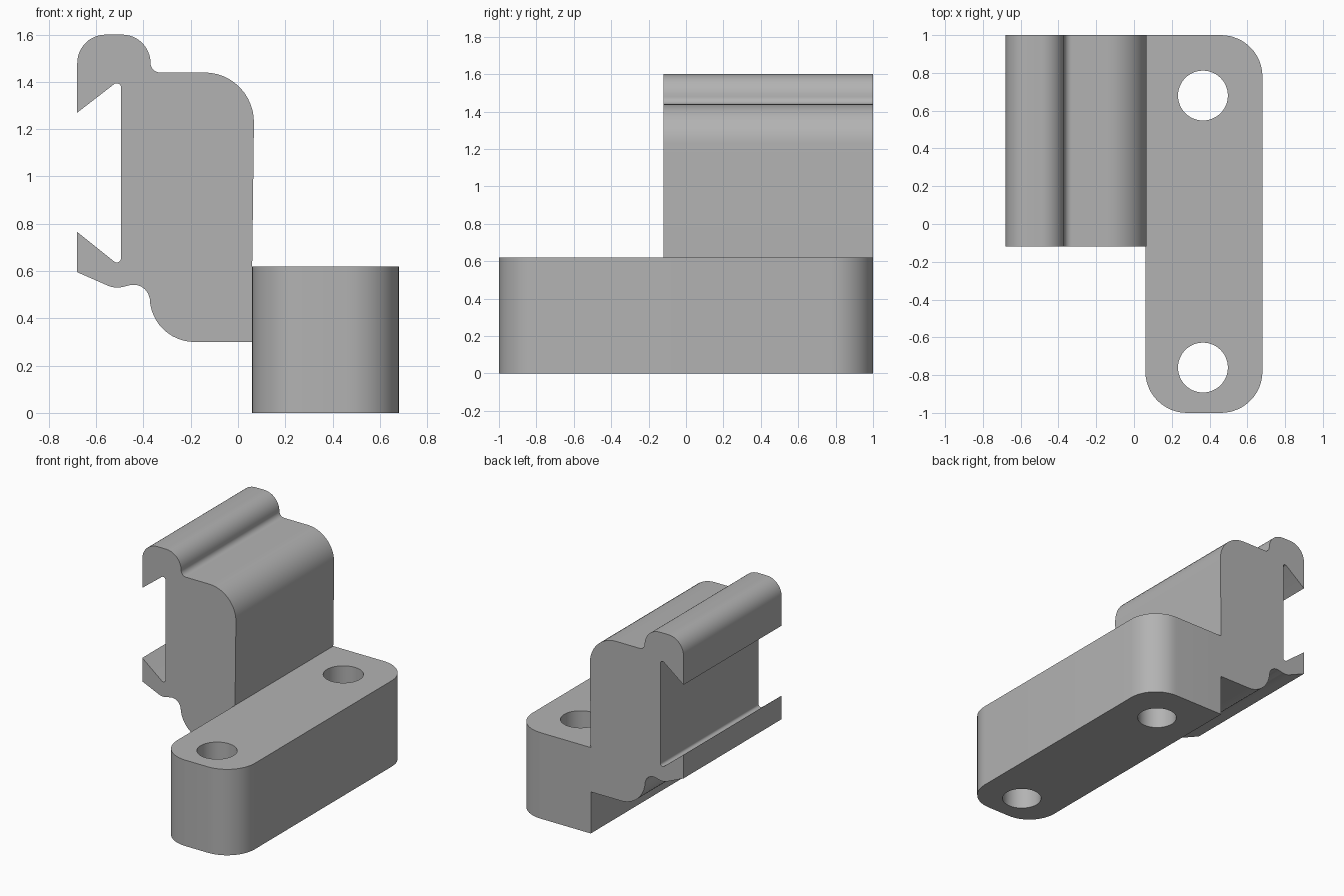
import bpy
import bmesh
from math import cos, sin, tan, pi, radians
from mathutils import Vector, Matrix

if "Cube" in bpy.data.objects:
    bpy.data.objects.remove(bpy.data.objects["Cube"], do_unlink=True)

grey = bpy.data.materials.new("plain grey")
grey.use_nodes = True
COLOUR = (0.45, 0.45, 0.45, 1)
grey.diffuse_color = COLOUR
grey.node_tree.nodes["Principled BSDF"].inputs["Base Color"].default_value = COLOUR


def rounded(corners, steps=12):
    """Outline through (u, v, radius) corners, each rounded by a tangent arc."""
    outline = []
    for i, (u, v, r) in enumerate(corners):
        p = Vector((u, v))
        if r == 0:
            outline.append(p)
            continue
        a = (Vector(corners[i - 1][:2]) - p).normalized()
        b = (Vector(corners[(i + 1) % len(corners)][:2]) - p).normalized()
        half = a.angle(b) / 2
        centre = p + (a + b).normalized() * r / sin(half)
        start = p + a * r / tan(half) - centre
        sweep = pi - 2 * half
        if a.x * b.y - a.y * b.x > 0:
            sweep = -sweep
        for k in range(steps + 1):
            outline.append(centre + Matrix.Rotation(sweep * k / steps, 2) @ start)
    return outline


def extrude(name, outline, place, depth):
    """Solid made by sweeping a flat outline along a depth vector."""
    bm = bmesh.new()
    face = bm.faces.new([bm.verts.new(place(p)) for p in outline])
    swept = bmesh.ops.extrude_face_region(bm, geom=[face], use_keep_orig=True)
    moved = [g for g in swept["geom"] if isinstance(g, bmesh.types.BMVert)]
    bmesh.ops.translate(bm, verts=moved, vec=depth)
    bmesh.ops.recalc_face_normals(bm, faces=bm.faces)
    mesh = bpy.data.meshes.new(name)
    bm.to_mesh(mesh)
    bm.free()
    mesh.materials.append(grey)
    obj = bpy.data.objects.new(name, mesh)
    bpy.context.collection.objects.link(obj)
    return obj


def smooth(obj):
    bpy.ops.object.select_all(action="DESELECT")
    obj.select_set(True)
    bpy.context.view_layer.objects.active = obj
    bpy.ops.object.shade_smooth_by_angle(angle=radians(30))


# Mounting base: three rounded corners, square where it meets the clip's back
base_outline = rounded([(0.06, -1, 0.22), (0.68, -1, 0.22),
                        (0.68, 1, 0.22), (0.06, 1, 0)])
base = extrude("mounting_base", base_outline,
               lambda p: (p.x, p.y, 0), (0, 0, 0.62))

# Two vertical screw holes
for label, y in (("front", -0.76), ("back", 0.68)):
    circle = [Vector((0.365 + 0.132 * cos(2 * pi * k / 48),
                      y + 0.132 * sin(2 * pi * k / 48))) for k in range(48)]
    cutter = extrude(label + "_hole_cutter", circle,
                     lambda p: (p.x, p.y, -0.1), (0, 0, 0.9))
    cutter.hide_render = True
    cut = base.modifiers.new(label + "_hole", "BOOLEAN")
    cut.operation = "DIFFERENCE"
    cut.solver = "EXACT"
    cut.object = cutter
    bpy.context.view_layer.objects.active = base
    bpy.ops.object.modifier_apply(modifier=cut.name)
    bpy.data.objects.remove(cutter, do_unlink=True)
smooth(base)

# Rail clip: hooked profile swept from front to back
clip_outline = rounded([
    (-0.68, 1.6, 0.12), (-0.37, 1.6, 0.12), (-0.37, 1.44, 0.04),
    (0.07, 1.44, 0.21), (0.06, 0.62, 0), (0.06, 0.3, 0),
    # belly and lower lip
    (-0.37, 0.3, 0.19), (-0.375, 0.56, 0.068), (-0.52, 0.525, 0.1),
    (-0.68, 0.595, 0),
    # rail groove and upper hook
    (-0.68, 0.765, 0), (-0.495, 0.617, 0.018),
    (-0.495, 1.413, 0.018), (-0.68, 1.27, 0)])
clip = extrude("rail_clip", clip_outline,
               lambda p: (p.x, -0.12, p.y), (0, 1.12, 0))
smooth(clip)
